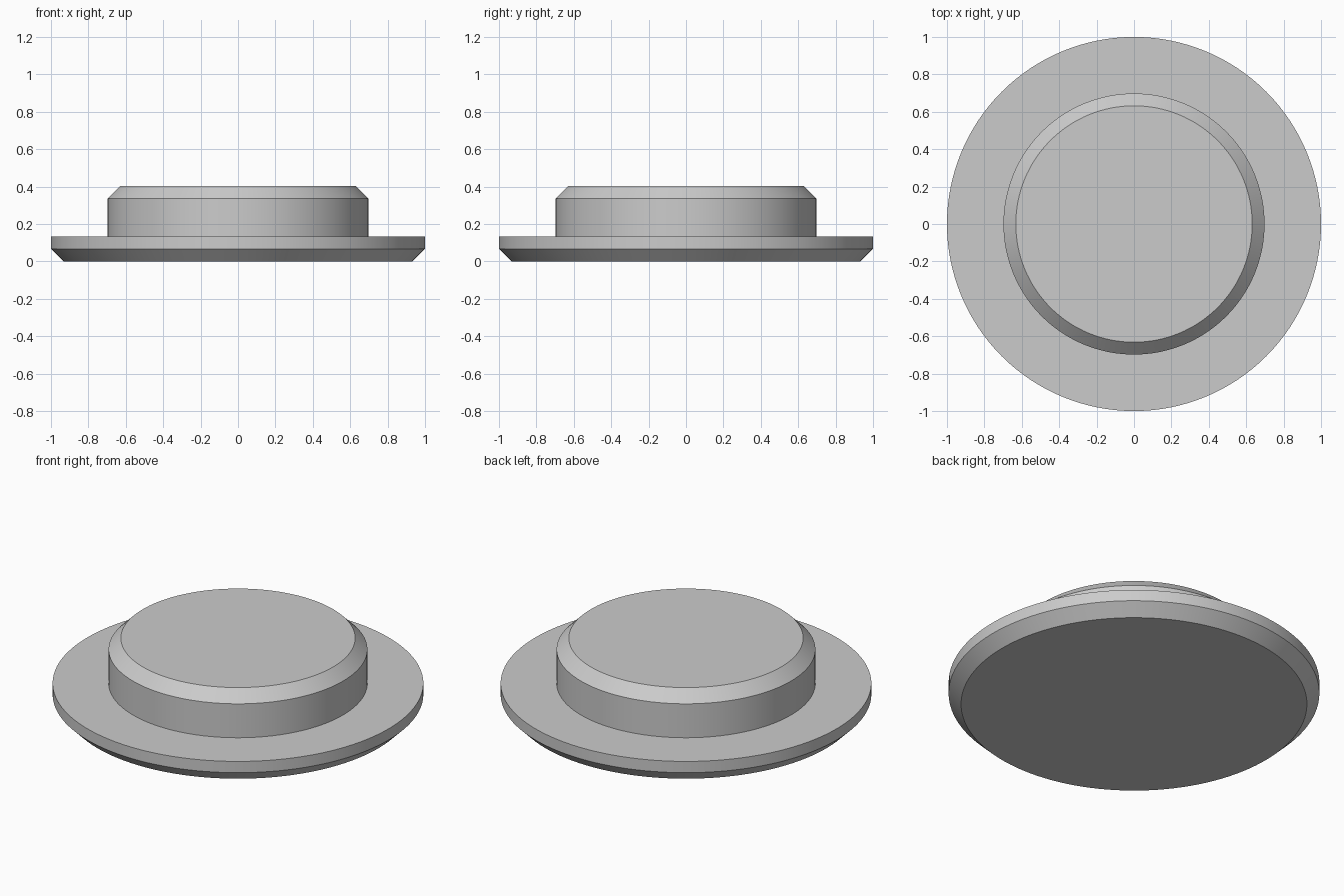
import bpy, bmesh, math

cube = bpy.data.objects.get("Cube")
if cube:
    bpy.data.objects.remove(cube, do_unlink=True)

SEGMENTS = 128

# Single plain grey
grey = bpy.data.materials.new("light_grey")
grey.use_nodes = True
colour = (0.6, 0.6, 0.6, 1)
grey.diffuse_color = colour
grey.node_tree.nodes["Principled BSDF"].inputs["Base Color"].default_value = colour


def turned_part(name, profile):
    """Closed solid of revolution from (radius, height) pairs, with flat caps."""
    bm = bmesh.new()
    rings = []
    for r, z in profile:
        angles = [math.tau * i / SEGMENTS for i in range(SEGMENTS)]
        rings.append([bm.verts.new((r * math.cos(a), r * math.sin(a), z)) for a in angles])
    for low, high in zip(rings, rings[1:]):
        for i in range(SEGMENTS):
            j = (i + 1) % SEGMENTS
            bm.faces.new((low[i], low[j], high[j], high[i]))
    bm.faces.new(rings[0][::-1])
    bm.faces.new(rings[-1])
    mesh = bpy.data.meshes.new(name)
    bm.to_mesh(mesh)
    bm.free()
    mesh.materials.append(grey)
    obj = bpy.data.objects.new(name, mesh)
    bpy.context.collection.objects.link(obj)
    bpy.ops.object.select_all(action="DESELECT")
    obj.select_set(True)
    bpy.context.view_layer.objects.active = obj
    bpy.ops.object.shade_smooth_by_angle(angle=math.radians(30))
    return obj


# Flange chamfered underneath, stepping in to a plug chamfered on top
turned_part("flanged_plug", [
    (0.933, 0), (1, 0.067), (1, 0.134), (0.698, 0.134),
    (0.698, 0.336), (0.632, 0.402),
])
